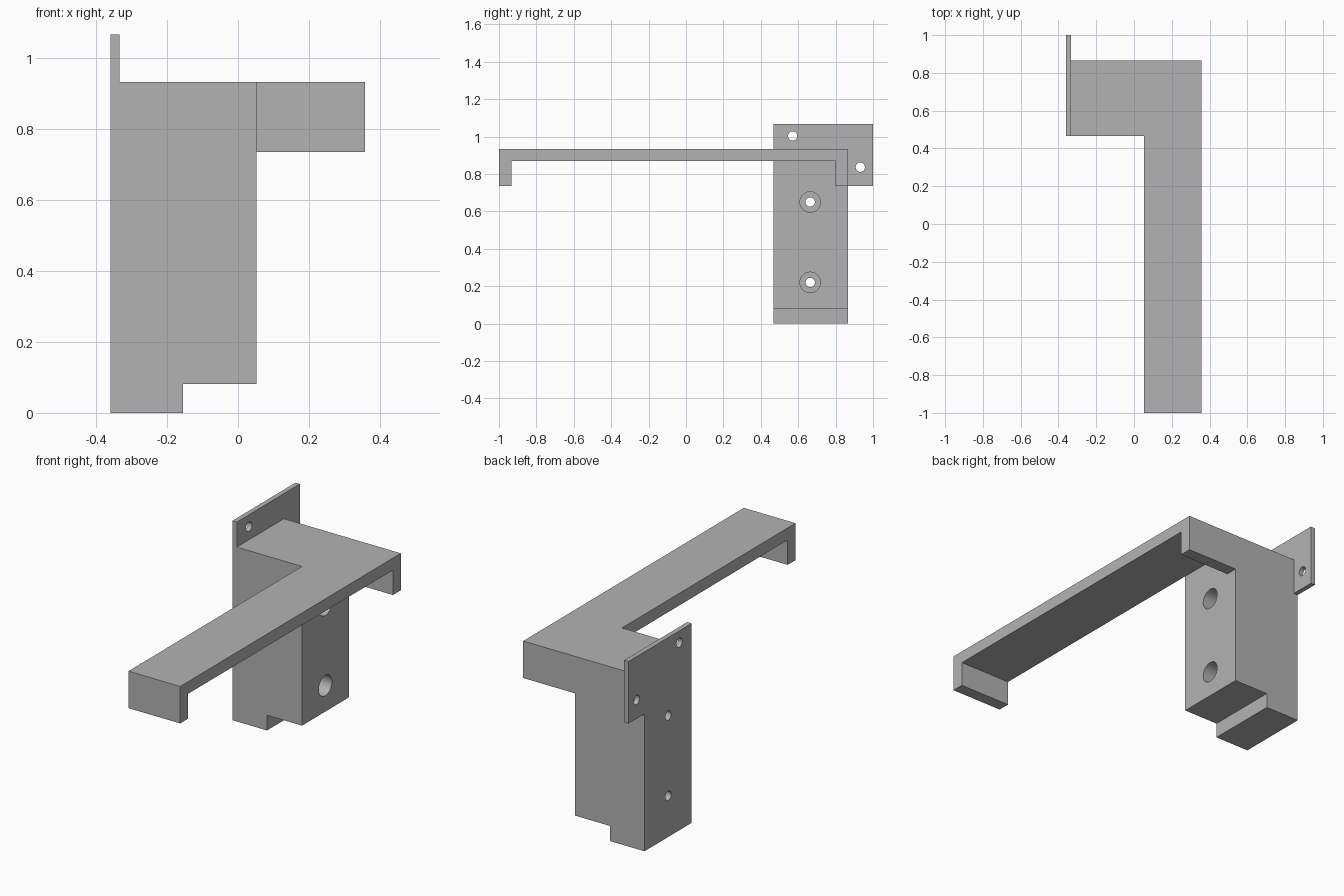
import bpy, bmesh, math
from mathutils import Vector

if "Cube" in bpy.data.objects:
    bpy.data.objects.remove(bpy.data.objects["Cube"], do_unlink=True)

grey = bpy.data.materials.new("plain_grey")
grey.use_nodes = True
COLOUR = (0.45, 0.45, 0.45, 1)
grey.diffuse_color = COLOUR
grey.node_tree.nodes["Principled BSDF"].inputs["Base Color"].default_value = COLOUR


def prism(name, points, offset):
    """Extrude a closed planar outline along an offset."""
    bm = bmesh.new()
    face = bm.faces.new([bm.verts.new(p) for p in points])
    out = bmesh.ops.extrude_face_region(bm, geom=[face])
    moved = [g for g in out["geom"] if isinstance(g, bmesh.types.BMVert)]
    bmesh.ops.translate(bm, verts=moved, vec=Vector(offset))
    bmesh.ops.recalc_face_normals(bm, faces=bm.faces)
    mesh = bpy.data.meshes.new(name)
    bm.to_mesh(mesh)
    bm.free()
    mesh.materials.append(grey)
    ob = bpy.data.objects.new(name, mesh)
    bpy.context.collection.objects.link(ob)
    return ob


def rod(name, x0, x1, y, z, radius, sides=40):
    """Round cutter lying along x."""
    ring = [(x0, y + radius * math.cos(math.tau * i / sides),
             z + radius * math.sin(math.tau * i / sides)) for i in range(sides)]
    return prism(name, ring, (x1 - x0, 0, 0))


def combine(target, other, operation):
    other.hide_render = True
    mod = target.modifiers.new(operation.lower(), "BOOLEAN")
    mod.operation, mod.solver, mod.object = operation, "EXACT", other
    bpy.context.view_layer.objects.active = target
    bpy.ops.object.modifier_apply(modifier=mod.name)
    bpy.data.objects.remove(other, do_unlink=True)


LEFT, INNER, RIGHT = -0.36, 0.052, 0.358
FRONT, BACK, END = 0.467, 0.865, 1.0
TOP, UNDER, LIP = 0.933, 0.868, 0.735
WALL = 0.066
STEP_X, STEP_Z = -0.155, 0.081

# Mounting block with a stepped foot
outline = [(LEFT, 0), (STEP_X, 0), (STEP_X, STEP_Z), (INNER, STEP_Z),
           (INNER, TOP), (LEFT, TOP)]
bracket = prism("bracket", [(x, FRONT, z) for x, z in outline],
                (0, BACK - FRONT, 0))

# Long arm with a downward lip at each end
outline = [(-1, LIP), (-1 + WALL, LIP), (-1 + WALL, UNDER), (BACK - WALL, UNDER),
           (BACK - WALL, LIP), (BACK, LIP), (BACK, TOP), (-1, TOP)]
arm = prism("arm", [(INNER, y, z) for y, z in outline], (RIGHT - INNER, 0, 0))
combine(bracket, arm, "UNION")

# Thin side flange
outline = [(FRONT, LIP), (END, LIP), (END, 1.067), (FRONT, 1.067)]
flange = prism("flange", [(LEFT, y, z) for y, z in outline], (0.026, 0, 0))
combine(bracket, flange, "UNION")

# Counterbored screw holes through the block
for z in (0.22, 0.65):
    combine(bracket, rod("screw_hole", -0.5, 0.2, 0.664, z, 0.025), "DIFFERENCE")
    combine(bracket, rod("counterbore", -0.23, 0.2, 0.664, z, 0.055), "DIFFERENCE")

# Pin holes in the flange
for y, z in ((0.57, 1.003), (0.932, 0.836)):
    combine(bracket, rod("pin_hole", -0.5, -0.2, y, z, 0.025), "DIFFERENCE")

bpy.ops.object.select_all(action="DESELECT")
bracket.select_set(True)
bpy.context.view_layer.objects.active = bracket
bpy.ops.object.shade_smooth_by_angle(angle=math.radians(30))
